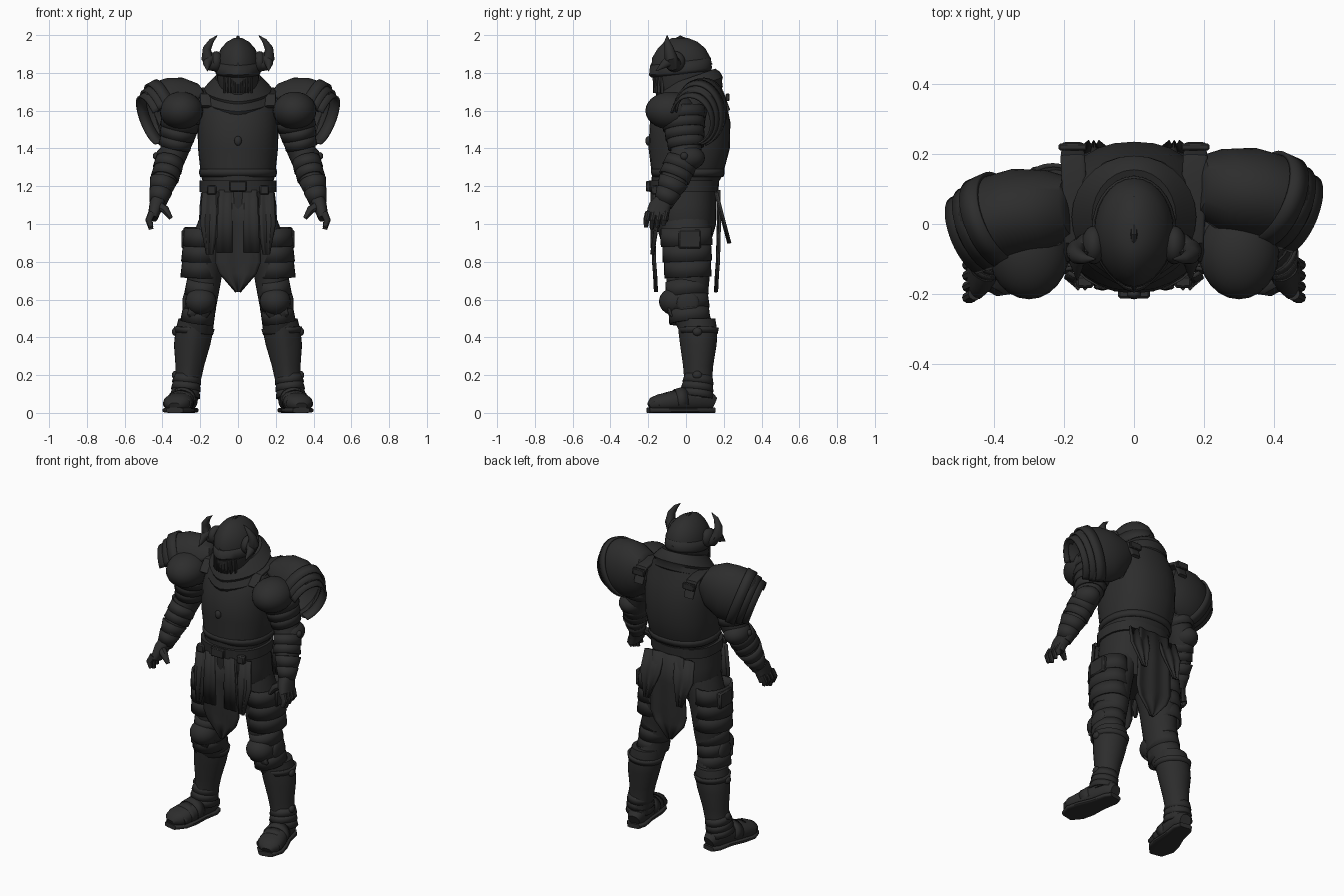
import bpy
import bmesh
import math
from mathutils import Vector

default_cube = bpy.data.objects.get("Cube")
if default_cube:
    bpy.data.objects.remove(default_cube, do_unlink=True)

steel = bpy.data.materials.new("dark steel")
steel.use_nodes = True
colour = (.026, .026, .026, 1)
steel.diffuse_color = colour
steel.node_tree.nodes["Principled BSDF"].inputs["Base Color"].default_value = colour
parts = []


def finish(name, bm, side=1, solid=0, bevel=0):
    """Turn a bmesh into a named object, mirrored in x when side is negative."""
    for vert in bm.verts:
        vert.co.x *= side
    bmesh.ops.recalc_face_normals(bm, faces=bm.faces)
    mesh = bpy.data.meshes.new(name)
    bm.to_mesh(mesh)
    bm.free()
    mesh.materials.append(steel)
    obj = bpy.data.objects.new(name, mesh)
    bpy.context.scene.collection.objects.link(obj)
    if solid:
        obj.modifiers.new("thickness", "SOLIDIFY").thickness = solid
    if bevel:
        obj.modifiers.new("soft edges", "BEVEL").width = bevel
    parts.append(obj)


def tube(name, rings, side=1, ref=(0, 1, 0), flat=False, power=1, keel=0, tilt=0, solid=0, count=28, arc=None):
    """Loft ellipses (x, y, z, radius_u, radius_v); solid leaves the ends open, arc keeps a sector."""
    bm = bmesh.new()
    centres = [Vector(ring[:3]) for ring in rings]
    start, end = [math.radians(angle) for angle in arc or (0, 360)]
    loops = []
    for i, ring in enumerate(rings):
        ahead = centres[min(i + 1, len(rings) - 1)]
        behind = centres[max(i - 1, 0)]
        tangent = Vector((0, 0, 1)) if flat else (ahead - behind).normalized()
        u = Vector(ref).cross(tangent).normalized()
        v = tangent.cross(u)
        loop = []
        for k in range(count + bool(arc)):
            angle = start + (end - start) * k / count
            c, s = math.cos(angle), math.sin(angle)
            across = math.copysign(abs(c) ** power, c) * ring[3]
            along = (math.copysign(abs(s) ** power, s) - keel * max(0, -s) ** 12) * ring[4]
            loop.append(bm.verts.new(centres[i] + u * across + v * along + tangent * along * tilt))
        loops.append(loop)
    for lower, upper in zip(loops, loops[1:]):
        for k in range(count):
            j = k + 1 if arc else (k + 1) % count
            bm.faces.new((lower[k], lower[j], upper[j], upper[k]))
    if not solid:
        bm.faces.new(loops[0])
        bm.faces.new(loops[-1])
    finish(name, bm, side, solid)


def lames(name, top, bottom, count, side=1, flare=1.08):
    """Overlapping flared bands between two rings."""
    start, end = Vector(top), Vector(bottom)
    for i in range(count):
        first = list(start.lerp(end, i / count))
        last = list(start.lerp(end, (i + 1.15) / count))
        last[3] *= flare
        last[4] *= flare
        tube(f"{name}_{i + 1}", [first, last], side, solid=.012)


def ball(name, centre, radii, side=1):
    bm = bmesh.new()
    bmesh.ops.create_uvsphere(bm, u_segments=24, v_segments=14, radius=1)
    for vert in bm.verts:
        vert.co = Vector(centre) + Vector(r * c for r, c in zip(radii, vert.co))
    finish(name, bm, side)


def box(name, centre, size, side=1):
    bm = bmesh.new()
    bmesh.ops.create_cube(bm, size=1)
    for vert in bm.verts:
        vert.co = Vector(centre) + Vector(r * c for r, c in zip(size, vert.co))
    finish(name, bm, side, bevel=min(size) * .2)


def sheet(name, rows, side=1, fold=.005, columns=12):
    """Hanging cloth from rows of (z, x_start, x_end, y) with soft folds."""
    bm = bmesh.new()
    grid = []
    for z, start, end, y in rows:
        line = []
        for k in range(columns + 1):
            t = k / columns
            line.append(bm.verts.new((start + (end - start) * t, y + fold * math.cos(t * math.tau * 2), z)))
        grid.append(line)
    for upper, lower in zip(grid, grid[1:]):
        for k in range(columns):
            bm.faces.new((upper[k], upper[k + 1], lower[k + 1], lower[k]))
    finish(name, bm, side, solid=.012)


# Torso, cowl and waist
tube("cuirass", [(0, -.01, 1.2, .18, .17), (0, .01, 1.26, .197, .185), (0, .02, 1.4, .212, .212),
                 (0, .025, 1.54, .215, .21), (0, .04, 1.64, .205, .175), (0, .05, 1.72, .16, .14)],
     flat=True, power=.88, keel=.03)
tube("cuirass_hem", [(0, .01, 1.25, .2, .188), (0, .01, 1.27, .207, .195), (0, .01, 1.29, .204, .195)],
     flat=True, power=.88, solid=.01)
tube("cowl", [(0, .01, 1.63, .18, .16), (0, .015, 1.665, .192, .18), (0, .02, 1.7, .17, .17),
              (0, .02, 1.715, .178, .175), (0, .02, 1.75, .145, .16), (0, .02, 1.775, .12, .135)],
     flat=True, keel=.1, tilt=.35)
tube("hip_cloth", [(0, -.01, 1.2, .19, .17), (0, -.01, 1.1, .203, .168), (0, 0, 1, .207, .16),
                   (0, 0, .9, .17, .13)], flat=True, power=.85)
tube("belt", [(0, -.01, 1.17, .205, .182), (0, -.01, 1.23, .205, .185)], flat=True, power=.85)
box("belt_buckle", (0, -.2, 1.2), (.09, .025, .055))
ball("chest_stud", (0, -.2, 1.44), (.02, .015, .025))

# Helmet
tube("helmet", [(0, -.01, 1.66, .085, .13), (0, -.015, 1.72, .105, .147), (0, -.02, 1.82, .115, .155),
                (0, -.02, 1.88, .112, .15), (0, -.02, 1.93, .09, .122), (0, -.025, 1.965, .058, .085),
                (0, -.03, 1.985, .02, .04)], flat=True, keel=.06)
tube("helmet_brow", [(0, -.015, 1.795, .117, .15), (0, -.02, 1.81, .121, .157),
                     (0, -.02, 1.86, .115, .152)], flat=True, keel=.12, tilt=.12, solid=.01)
tube("helmet_crest", [(0, -.18, 1.83, .012, .008), (0, -.13, 1.93, .014, .01), (0, -.03, 1.985, .013, .01),
                      (0, .07, 1.94, .014, .01), (0, .13, 1.84, .012, .008)], ref=(1, 0, 0), count=8)
for bar in range(-4, 5):
    x = bar * .018
    y = -.015 - .15 * math.sqrt(1 - (x / .107) ** 2)
    box(f"visor_bar_{bar + 5}", (x, y, 1.735), (.009, .018, .085))

# Front and back tabards
for face, front in (("front", -1), ("back", 1)):
    sheet(f"{face}_tabard", [(1.18, -.105, .105, front * .178), (1, -.115, .115, front * .18),
                             (.8, -.122, .122, front * .175), (.74, -.1, .1, front * .17),
                             (.64, -.012, .012, front * .165)])

for word, side in (("left", 1), ("right", -1)):
    # Horn: thick root, tip curling up and a short spike pointing forward
    ball(f"{word}_horn_root", (.115, -.06, 1.86), (.035, .055, .055), side)
    tube(f"{word}_horn", [(.1, -.06, 1.85, .045, .045), (.14, -.07, 1.85, .04, .042),
                          (.165, -.08, 1.88, .03, .034), (.164, -.09, 1.93, .022, .024),
                          (.14, -.1, 1.97, .013, .014), (.11, -.1, 1.998, .002, .002)], side, count=16)
    tube(f"{word}_horn_spike", [(.14, -.06, 1.88, .035, .035), (.164, -.11, 1.85, .022, .024),
                                (.162, -.16, 1.81, .002, .002)], side, count=12)

    # Harness, belt pouch and split skirt flaps
    tube(f"{word}_shoulder_strap", [(.17, -.1, 1.62, .01, .03), (.17, -.05, 1.68, .01, .03),
                                    (.17, .1, 1.71, .012, .035), (.175, .19, 1.69, .012, .035),
                                    (.175, .225, 1.6, .01, .03)], side, ref=(1, 0, 0), power=.5)
    box(f"{word}_strap_end", (.175, .22, 1.67), (.08, .02, .04), side)
    box(f"{word}_belt_pouch", (.14, -.165, 1.18), (.05, .035, .05), side)
    sheet(f"{word}_tabard_panel", [(1.18, .035, .1, -.186), (1, .03, .11, -.188), (.85, .03, .115, -.184)], side, .002)
    sheet(f"{word}_front_flap", [(1.17, .1, .19, -.15), (1, .1, .2, -.16), (.84, .13, .17, -.185)], side)
    sheet(f"{word}_back_flap", [(1.17, .04, .17, .165), (1.05, .05, .18, .195), (.9, .1, .13, .235)], side)

    # Pauldron shell, open at the front and below, with rim bands over a rounded shoulder cap
    back = .09 if side > 0 else .03
    tube(f"{word}_pauldron", [(.165, back + .02, 1.665, .03, .04), (.18, back + .02, 1.66, .09, .085),
                              (.24, back + .01, 1.635, .15, .115), (.32, back, 1.605, .177, .13),
                              (.39, back - .02, 1.585, .175, .13), (.45, back - .04, 1.56, .155, .115)],
         side, solid=.012, arc=(15, 262))
    for band in range(3):
        shift = band * .028
        tube(f"{word}_pauldron_band_{band + 1}",
             [(.37 + shift, back - .01 - shift * .6, 1.595 - shift * .5, .184 - shift * .6, .138 - shift * .3),
              (.42 + shift, back - .03 - shift * .6, 1.575 - shift * .5, .178 - shift * .7, .136 - shift * .3)],
             side, solid=.012, arc=(20, 258))
    ball(f"{word}_shoulder_cap", (.3, -.08, 1.6), (.115, .135, .1), side)

    # Arm plates
    tube(f"{word}_arm", [(.25, .02, 1.64, .09, .1), (.3, 0, 1.5, .085, .09), (.34, 0, 1.38, .075, .08),
                         (.37, -.03, 1.3, .07, .08), (.4, -.08, 1.2, .06, .07),
                         (.425, -.12, 1.1, .042, .048)], side)
    lames(f"{word}_upper_arm_lame", (.29, -.02, 1.61, .11, .12), (.335, 0, 1.41, .08, .09), 4, side)
    ball(f"{word}_elbow_plate", (.365, .01, 1.35), (.075, .09, .065), side)
    ball(f"{word}_elbow_rivet", (.435, -.01, 1.36), (.016, .02, .02), side)
    lames(f"{word}_elbow_lame", (.36, -.02, 1.34, .075, .085), (.385, -.06, 1.25, .07, .08), 2, side)
    lames(f"{word}_gauntlet_cuff", (.425, -.12, 1.11, .045, .05), (.398, -.07, 1.22, .066, .074), 2, side)

    # Hand
    tube(f"{word}_hand", [(.42, -.11, 1.13, .042, .045), (.435, -.14, 1.09, .036, .058),
                          (.452, -.155, 1.03, .026, .062)], side, power=.8)
    for finger in range(4):
        y = -.2 + finger * .031
        drop = .012 * abs(finger - 1)
        tube(f"{word}_finger_{finger + 1}", [(.455, y, 1.06, .02, .018), (.472, y - .01, 1.02, .019, .017),
                                            (.46, y - .012, .972 + drop, .012, .011)], side, count=10)
    tube(f"{word}_thumb", [(.425, -.16, 1.1, .026, .024), (.385, -.185, 1.075, .022, .022),
                           (.355, -.19, 1.03, .011, .011)], side, count=10)

    # Thigh and tassets
    tube(f"{word}_thigh", [(.12, 0, 1, .09, .13), (.175, .01, .82, .105, .122), (.182, .01, .68, .088, .112),
                           (.195, .01, .56, .078, .1), (.215, .05, .46, .085, .09)], side)
    lames(f"{word}_tasset", (.195, 0, .98, .092, .135), (.198, .01, .73, .1, .118), 3, side, 1.07)
    box(f"{word}_hip_pouch", (.28, .02, .92), (.04, .12, .1), side)

    # Knee cop, side wing and lames
    lames(f"{word}_knee_lame", (.185, 0, .7, .085, .11), (.215, .02, .49, .085, .105), 3, side, 1.05)
    ball(f"{word}_knee_cop", (.197, -.055, .59), (.082, .088, .075), side)
    ball(f"{word}_knee_wing", (.275, .01, .58), (.02, .06, .06), side)
    sheet(f"{word}_knee_point", [(.56, .14, .26, -.1), (.52, .15, .27, -.09), (.46, .205, .22, -.04)], side, .004)

    # Greave with keeled shin, collar and buckles
    tube(f"{word}_greave", [(.275, .07, .08, .068, .075), (.265, .068, .17, .068, .07),
                            (.255, .068, .25, .076, .076), (.243, .07, .36, .096, .092),
                            (.232, .068, .43, .1, .098), (.225, .06, .5, .09, .095)],
         side, flat=True, keel=.1)
    tube(f"{word}_greave_collar", [(.234, .068, .42, .102, .1), (.232, .068, .45, .108, .106)], side, solid=.012)
    for level, height in (("lower", .2), ("upper", .43)):
        ball(f"{word}_greave_buckle_{level}", (.333, .06, height), (.017, .025, .022), side)

    # Splayed armoured boot
    lames(f"{word}_ankle_lame", (.268, .068, .2, .07, .073), (.28, .055, .09, .074, .085), 3, side)
    tube(f"{word}_boot", [(.262, .148, .05, .035, .035), (.268, .11, .068, .056, .06), (.285, .02, .075, .064, .068),
                          (.305, -.07, .06, .074, .054), (.322, -.14, .052, .076, .047),
                          (.332, -.175, .045, .06, .037), (.335, -.195, .035, .03, .02)],
         side, ref=(0, 0, 1), power=.9)
    tube(f"{word}_sole", [(.262, .15, .014, .04, .014), (.268, .11, .014, .06, .014), (.285, .02, .014, .062, .014),
                          (.305, -.07, .014, .08, .014), (.322, -.14, .014, .08, .014),
                          (.334, -.2, .014, .045, .014)], side, ref=(0, 0, 1), power=.5)
    for plate in range(3):
        y, height = -plate * .05, .074 - plate * .009
        tube(f"{word}_toe_plate_{plate + 1}", [(.29 + plate * .011, y, height, .068, height - .008),
                                               (.3 + plate * .011, y - .055, height - .008, .077, height - .014)],
             side, ref=(0, 0, 1), solid=.008)

# Smooth shading that keeps plate edges crisp
for obj in bpy.context.selected_objects:
    obj.select_set(False)
for obj in parts:
    obj.select_set(True)
bpy.context.view_layer.objects.active = parts[0]
bpy.ops.object.shade_smooth_by_angle(angle=math.radians(35))
